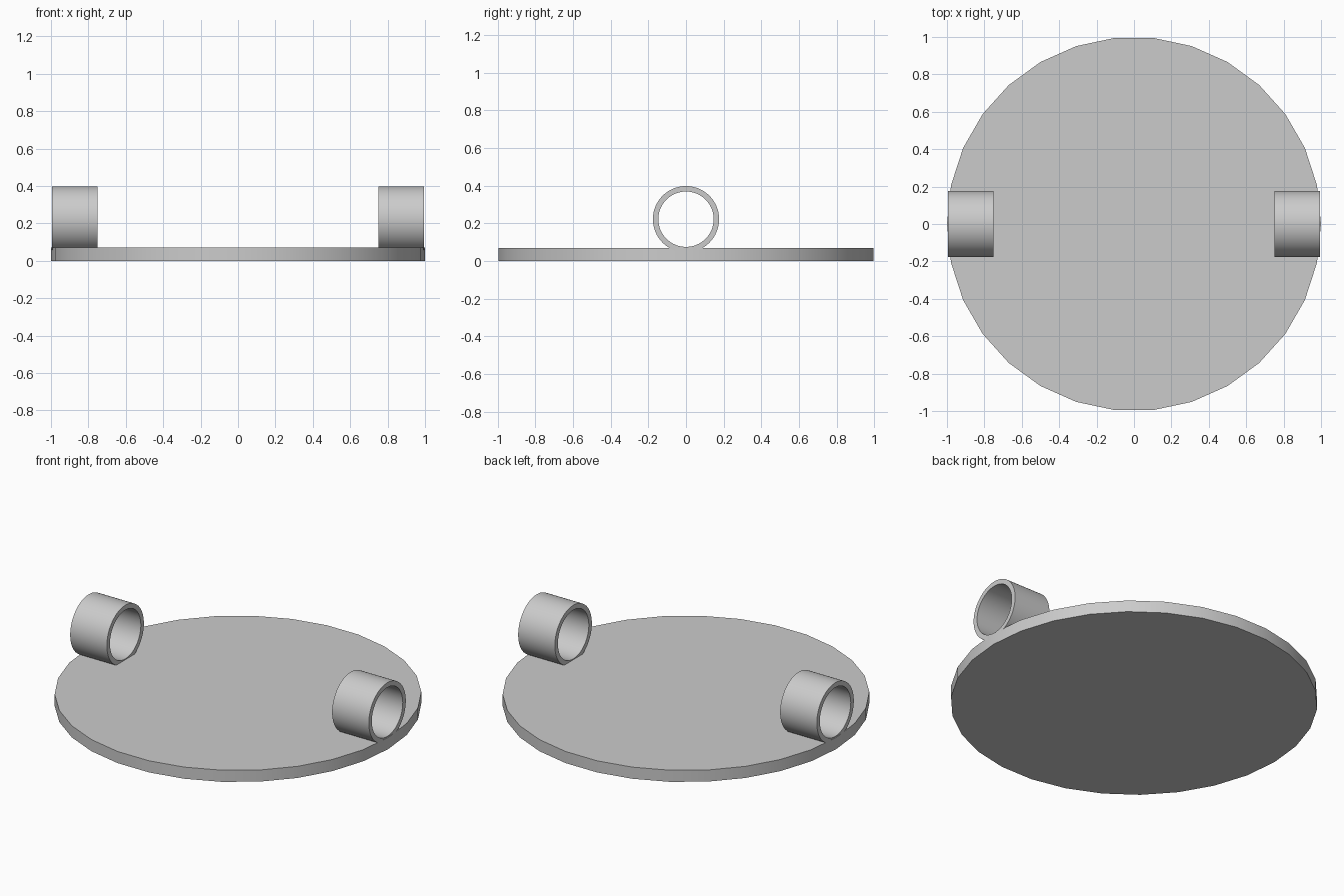
import bpy
import bmesh
from math import cos, sin, tau, radians

cube = bpy.data.objects.get("Cube")
if cube:
    bpy.data.objects.remove(cube, do_unlink=True)

# Single plain grey
grey = bpy.data.materials.new("light_grey")
grey.use_nodes = True
colour = (0.6, 0.6, 0.6, 1)
grey.diffuse_color = colour
grey.node_tree.nodes["Principled BSDF"].inputs["Base Color"].default_value = colour


def finish(name, bm):
    """Turn a bmesh into a smooth object with sharp rims."""
    bmesh.ops.recalc_face_normals(bm, faces=bm.faces)
    mesh = bpy.data.meshes.new(name)
    bm.to_mesh(mesh)
    bm.free()
    mesh.materials.append(grey)
    obj = bpy.data.objects.new(name, mesh)
    bpy.context.collection.objects.link(obj)
    bpy.ops.object.select_all(action="DESELECT")
    obj.select_set(True)
    bpy.context.view_layer.objects.active = obj
    bpy.ops.object.shade_smooth_by_angle(angle=radians(30))
    return obj


def disc(name, radius, height, sides):
    bm = bmesh.new()
    ring = [bm.verts.new((radius * cos(tau * i / sides), radius * sin(tau * i / sides), 0))
            for i in range(sides)]
    base = bm.faces.new(ring)
    top = bmesh.ops.extrude_face_region(bm, geom=[base], use_keep_orig=True)
    moved = [v for v in top["geom"] if isinstance(v, bmesh.types.BMVert)]
    bmesh.ops.translate(bm, verts=moved, vec=(0, 0, height))
    return finish(name, bm)


def tube(name, x_inner, x_outer, z, outer, inner, sides):
    """Hollow tube along x, made by joining four rings in a loop."""
    bm = bmesh.new()
    section = [(x_inner, outer), (x_outer, outer), (x_outer, inner), (x_inner, inner)]
    rings = [[bm.verts.new((x, r * cos(tau * i / sides), z + r * sin(tau * i / sides)))
              for i in range(sides)] for x, r in section]
    for k, a in enumerate(rings):
        b = rings[(k + 1) % len(rings)]
        for i in range(sides):
            j = (i + 1) % sides
            bm.faces.new((a[i], a[j], b[j], b[i]))
    return finish(name, bm)


# Round base plate
disc("base_plate", 1.0, 0.07, 30)

# Matching tubes at the left and right rims
for side, sign in (("left", 1), ("right", -1)):
    tube(side + "_tube", sign * 0.75, sign * 0.994, 0.222, 0.176, 0.147, 64)
